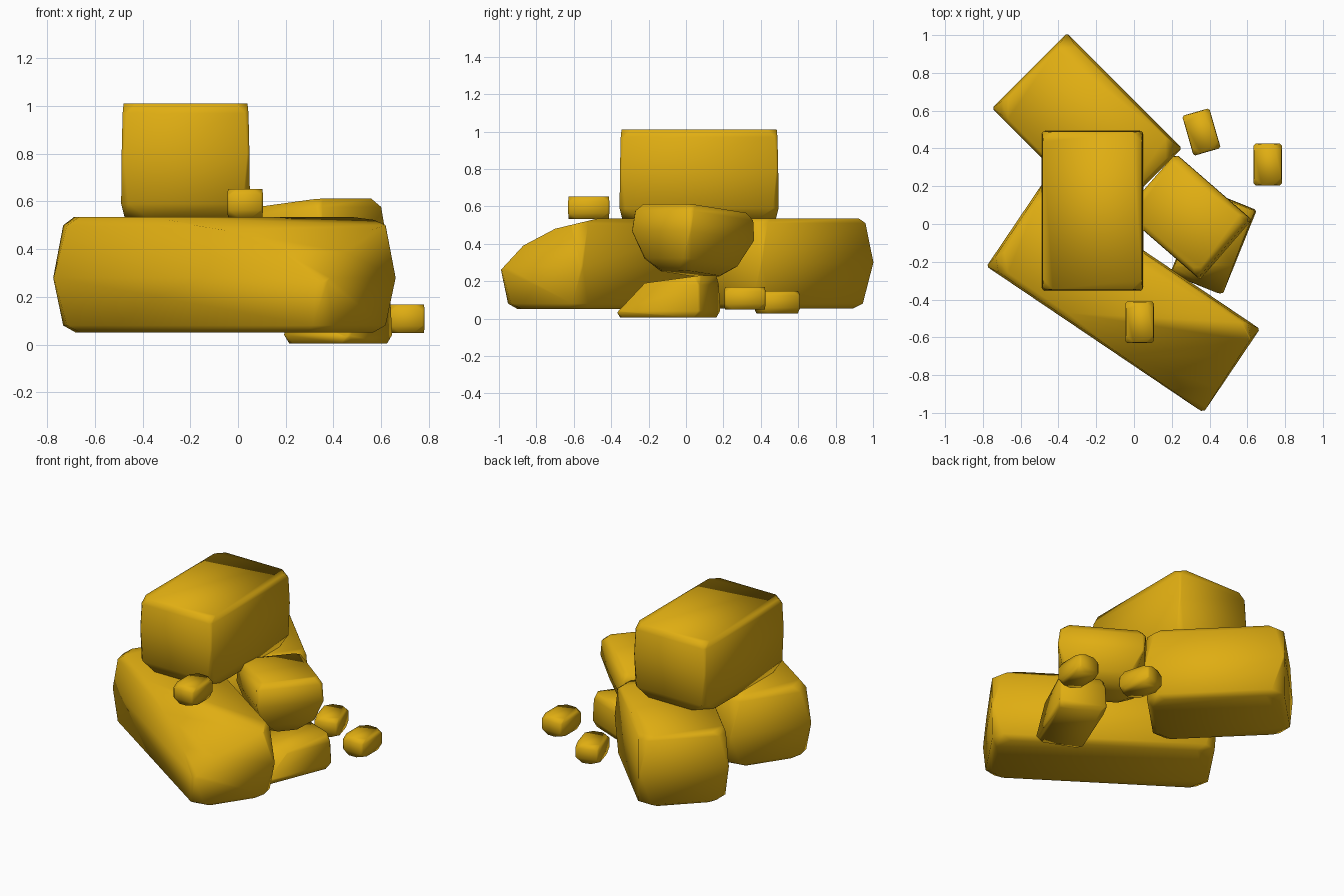
import bpy, bmesh
from math import radians
from mathutils import Matrix, Vector

cube = bpy.data.objects.get("Cube")
if cube:
    bpy.data.objects.remove(cube, do_unlink=True)

gold = bpy.data.materials.new("gold")
gold.use_nodes = True
gold.diffuse_color = (0.74, 0.42, 0.006, 1)
shader = gold.node_tree.nodes["Principled BSDF"]
shader.inputs["Base Color"].default_value = gold.diffuse_color
shader.inputs["Roughness"].default_value = 0.6


def outline(size, inset, chip):
    """Rectangle with its four corners chipped off."""
    hx, hy = size[0] / 2 - inset, size[1] / 2 - inset
    points = []
    for sx, sy in ((-1, -1), (1, -1), (1, 1), (-1, 1)):
        pair = [(sx * hx, sy * (hy - chip)), (sx * (hx - chip), sy * hy)]
        points += pair if sx == sy else pair[::-1]
    return points


def rock(name, centre, size, turn, rings, tilt=0, slope=()):
    """Stack of (z, inset, chip) rings, turned and tilted; slope is a (y, z) profile that trims the front."""
    bm = bmesh.new()
    loops = [[bm.verts.new((x, y, z)) for x, y in outline(size, inset, chip)]
             for z, inset, chip in rings]
    bm.faces.new(loops[0][::-1])
    bm.faces.new(loops[-1])
    for low, high in zip(loops, loops[1:]):
        for i in range(len(low)):
            j = (i + 1) % len(low)
            bm.faces.new((low[i], low[j], high[j], high[i]))
    bm.transform(Matrix.Translation(centre) @ Matrix.Rotation(radians(turn), 4, 'Z')
                 @ Matrix.Rotation(radians(tilt), 4, 'Y'))

    # Trim the rock along each segment of the slope
    for (y0, z0), (y1, z1) in zip(slope, slope[1:]):
        cut = bmesh.ops.bisect_plane(
            bm, geom=bm.verts[:] + bm.edges[:] + bm.faces[:],
            plane_co=Vector((0, y0, z0)), plane_no=Vector((0, z0 - z1, y1 - y0)),
            clear_outer=True)["geom_cut"]
        rim = [e for e in cut if isinstance(e, bmesh.types.BMEdge) and e.is_boundary]
        bmesh.ops.holes_fill(bm, edges=rim, sides=0)
    bmesh.ops.recalc_face_normals(bm, faces=bm.faces[:])
    for face in bm.faces:
        face.smooth = True
    mesh = bpy.data.meshes.new(name)
    bm.to_mesh(mesh)
    bm.free()
    mesh.materials.append(gold)
    bpy.context.collection.objects.link(bpy.data.objects.new(name, mesh))


# Large rocks
rock("front_rock", (-0.057, -0.39, 0), (1.385, 0.535), -34,
     [(0.05, 0.04, 0.08), (0.08, 0.01, 0.06), (0.28, 0, 0.01), (0.5, 0.01, 0.06), (0.535, 0.035, 0.08)],
     slope=((-0.99, 0.26), (-0.87, 0.39), (-0.7, 0.48), (-0.45, 0.54)))
rock("back_rock", (-0.249, 0.507, 0), (0.86, 0.56), -45,
     [(0.055, 0.04, 0.08), (0.08, 0.01, 0.07), (0.3, 0, 0.01), (0.51, 0.01, 0.05), (0.535, 0.02, 0.08)])
rock("top_rock", (-0.22, 0.07, 0), (0.54, 0.85), 0,
     [(0.53, 0.015, 0.1), (0.59, 0, 0.03), (0.8, 0.002, 0.01), (0.97, 0.006, 0.015), (1.01, 0.01, 0.05)])

# Medium rocks on the left side
rock("middle_rock", (0.29, 0.035, 0.42), (0.53, 0.42), -41,
     [(-0.18, 0.1, 0.05), (-0.12, 0.045, 0.03), (0.02, 0, 0.01), (0.13, 0.002, 0.02), (0.168, 0.025, 0.03)],
     tilt=-6)
rock("lower_rock", (0.42, -0.095, 0), (0.485, 0.3), 68,
     [(0.005, 0.01, 0.03), (0.04, 0, 0.01), (0.18, 0.005, 0.01), (0.23, 0.01, 0.03)],
     slope=((-0.38, 0.02), (-0.22, 0.19), (0, 0.22)))

# Small pebbles
for name, centre, turn in (("front_pebble", (0.03, -0.52, 0.593), 0),
                           ("left_pebble", (0.708, 0.315, 0.108), 0),
                           ("back_pebble", (0.357, 0.487, 0.087), 16)):
    rock(name, centre, (0.15, 0.22), turn,
         [(-0.06, 0.003, 0.045), (-0.03, 0, 0.01), (0.035, 0, 0.01), (0.06, 0.003, 0.04)])
